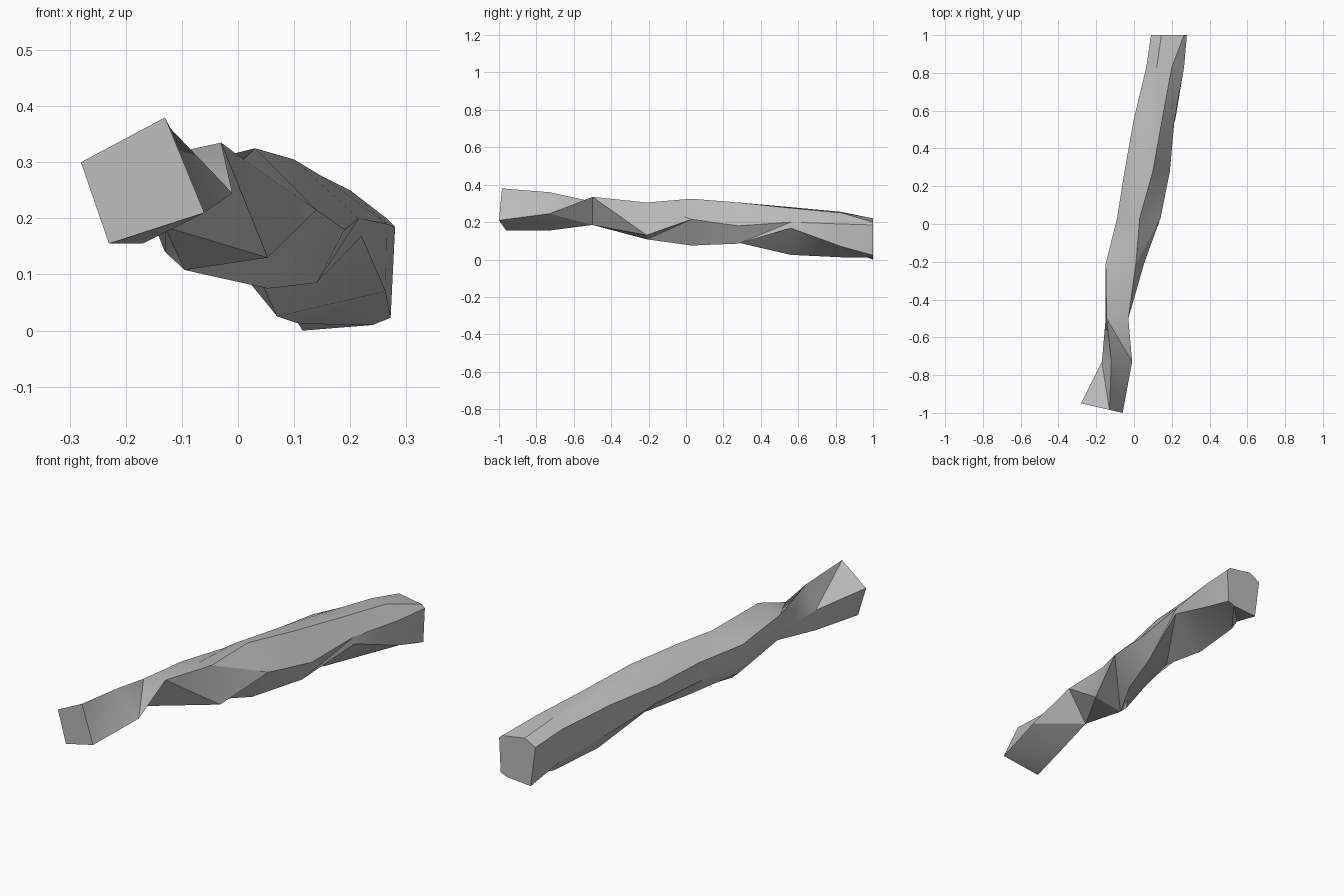
import bpy
import bmesh
import math

cube = bpy.data.objects.get("Cube")
if cube:
    bpy.data.objects.remove(cube, do_unlink=True)

UNIT = 0.01

# Stations along the length of the branch, in hundredths
STATIONS = (-100, -73, -50, -21, 3, 28, 56, 83, 100)

# Each ridge is a path of (x, z) in hundredths, one point per station.
# The ridges spiral around the branch as they run from front to back.
crown_ridge = [(-6, 21), (-1, 24.5), (-3, 33.5), (1, 30.5), (3, 32.5),
               (10, 30.5), (15, 27.5), (20, 25), (26.5, 20)]
upper_left_ridge = [(-13, 38), (-12, 36), (-14.5, 31), (-15, 28), (-9, 27),
                    (-5, 25), (0, 25), (6.5, 22), (9, 19)]
left_ridge = [(-28, 30), (-17, 25), (-15, 23), (-15, 19), (-9, 18),
              (-4, 16), (0, 12), (8, 6), (11.5, 0)]
right_ridge = [(-23, 15.5), (-17, 15.5), (-13, 18.5), (5.3, 13), (14, 21.5),
               (19, 18), (21.5, 20), (26.5, 19), (28, 18.5)]

# These ridges split off from a neighbour part of the way along
top_split = [(-6, 30), (-3, 31), (3, 30.5), (7, 28), (12, 25.5), (14.5, 22)]
belly_split = [(-13, 14), (-3, 10), (4, 9), (7, 2.5), (11, 1.2), (24, 1)]
lower_right_split = [(-9.5, 10.8), (5.3, 7.5), (14, 8.5), (22, 16.8),
                     (26.3, 7), (27.2, 2.3)]


def split_from(parent, branch):
    """Follow the parent ridge until the branch takes over."""
    return parent[:len(parent) - len(branch)] + branch


ridges = [
    crown_ridge,
    split_from(upper_left_ridge, top_split),
    upper_left_ridge,
    left_ridge,
    split_from(right_ridge, belly_split),
    split_from(right_ridge, lower_right_split),
    right_ridge,
]


def make_material(name, colour):
    material = bpy.data.materials.new(name)
    material.use_nodes = True
    material.diffuse_color = colour
    shader = material.node_tree.nodes["Principled BSDF"]
    shader.inputs["Base Color"].default_value = colour
    return material


def station_depth(station, x):
    """The front cut is slightly slanted across its width."""
    slant = -0.23 * (x + 6) if station == STATIONS[0] else 0
    return station + slant


def build_branch(name, material):
    bm = bmesh.new()
    rings = []
    for index, station in enumerate(STATIONS):
        ring = []
        for ridge in ridges:
            x, z = ridge[index]
            y = station_depth(station, x)
            ring.append(bm.verts.new((x * UNIT, y * UNIT, z * UNIT)))
        rings.append(ring)

    # Twisted bark facets between neighbouring ridges
    count = len(ridges)
    for near, far in zip(rings, rings[1:]):
        for i in range(count):
            j = (i + 1) % count
            bm.faces.new((near[i], far[i], far[j]))
            bm.faces.new((near[i], far[j], near[j]))
            if i == count - 1:
                # The crown facet folds the other way
                bm.faces.ensure_lookup_table()
                for face in bm.faces[-2:]:
                    bm.faces.remove(face)
                bm.faces.new((near[i], far[i], near[j]))
                bm.faces.new((far[i], far[j], near[j]))

    # Cut ends
    bm.faces.new(rings[0])
    bm.faces.new(reversed(rings[-1]))

    # Close the places where split ridges start on their parent
    bmesh.ops.remove_doubles(bm, verts=bm.verts[:], dist=0.0005)
    bmesh.ops.recalc_face_normals(bm, faces=bm.faces[:])

    mesh = bpy.data.meshes.new(name)
    bm.to_mesh(mesh)
    bm.free()
    mesh.materials.append(material)
    branch = bpy.data.objects.new(name, mesh)
    bpy.context.collection.objects.link(branch)
    return branch


bark = make_material("weathered_grey", (0.5, 0.5, 0.5, 1))
branch = build_branch("twisted_branch", bark)

# Smooth the soft bends and keep the hard ridges
bpy.ops.object.select_all(action="DESELECT")
branch.select_set(True)
bpy.context.view_layer.objects.active = branch
bpy.ops.object.shade_smooth_by_angle(angle=math.radians(30))
